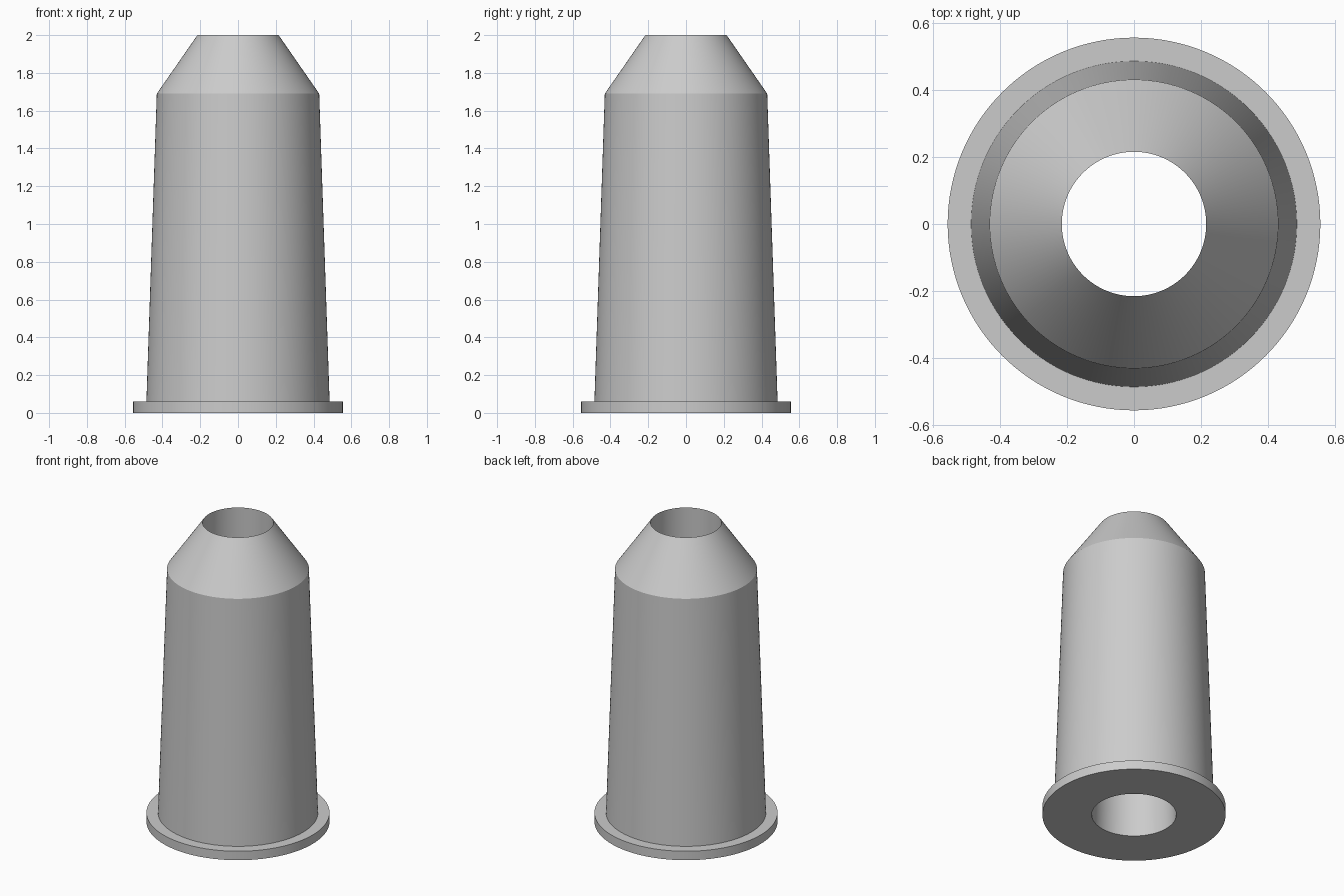
import bpy, bmesh, math
from mathutils import Matrix, Vector

cube = bpy.data.objects.get("Cube")
if cube:
    bpy.data.objects.remove(cube, do_unlink=True)

# Plain grey material
grey = bpy.data.materials.new("plain_grey")
grey.use_nodes = True
colour = (0.6, 0.6, 0.6, 1)
grey.diffuse_color = colour
grey.node_tree.nodes["Principled BSDF"].inputs["Base Color"].default_value = colour

# Closed cross-section (radius, height): flange, tapered wall, cone, tapered bore
profile = [(0.256, 0), (0.555, 0), (0.555, 0.06), (0.485, 0.06),
           (0.43, 1.69), (0.215, 2)]


def lathe(name, points, steps=128):
    bm = bmesh.new()
    verts = [bm.verts.new((r, 0, z)) for r, z in points]
    edges = [bm.edges.new((a, b)) for a, b in zip(verts, verts[1:] + verts[:1])]
    bmesh.ops.spin(bm, geom=verts + edges, axis=(0, 0, 1), cent=(0, 0, 0),
                   angle=math.tau, steps=steps, use_merge=True)
    bmesh.ops.remove_doubles(bm, verts=bm.verts, dist=1e-5)
    bmesh.ops.recalc_face_normals(bm, faces=bm.faces)
    mesh = bpy.data.meshes.new(name)
    bm.to_mesh(mesh)
    bm.free()
    mesh.materials.append(grey)
    obj = bpy.data.objects.new(name, mesh)
    bpy.context.collection.objects.link(obj)
    bpy.ops.object.select_all(action="DESELECT")
    obj.select_set(True)
    bpy.context.view_layer.objects.active = obj
    bpy.ops.object.shade_smooth_by_angle(angle=math.radians(20))
    return obj


lathe("flanged_sleeve", profile)
